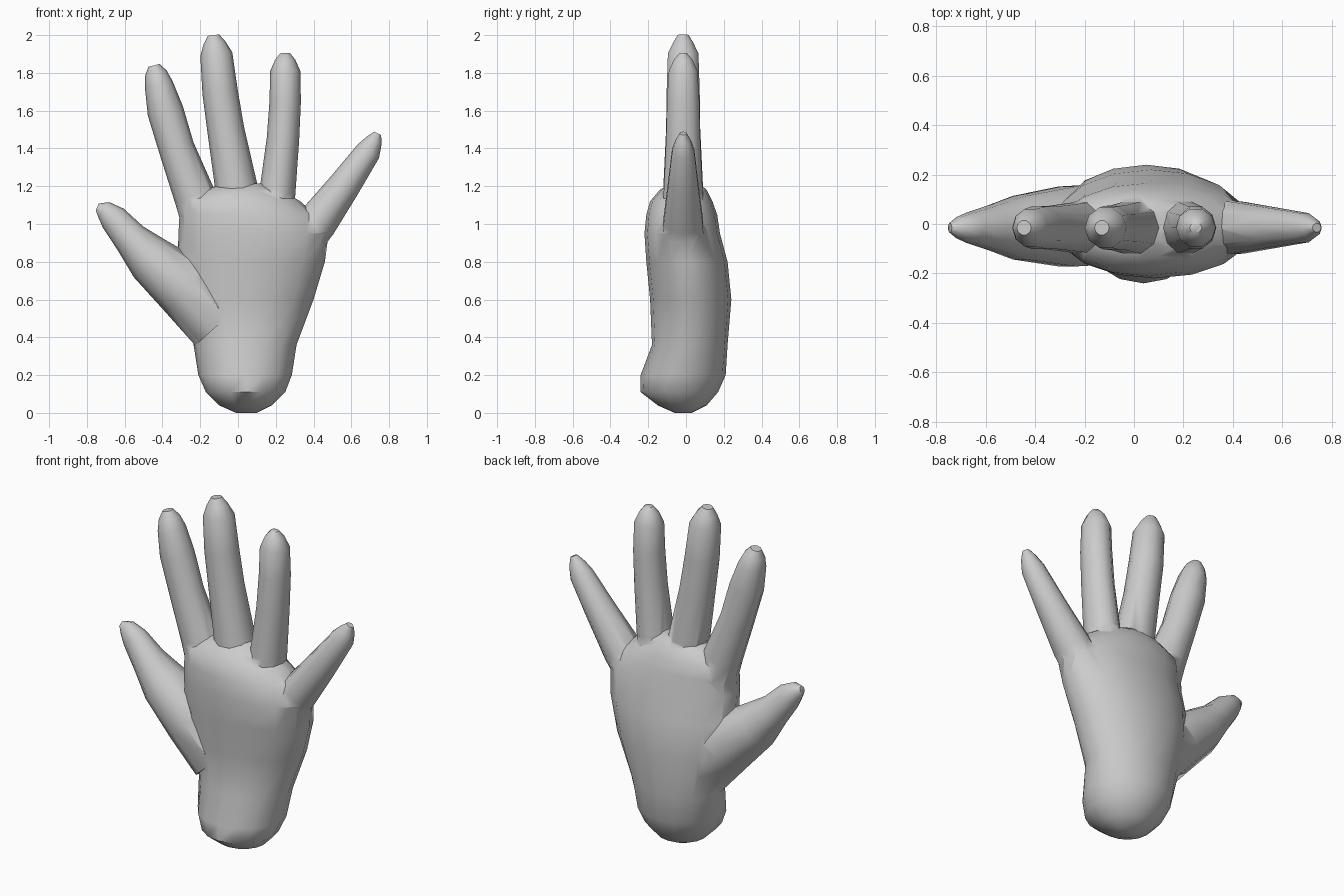
import bpy, bmesh, math
from mathutils import Vector


def loft(name, rings, sides, upright=False):
    """Skin oval rings (x, z, half_width, y_centre, half_depth) along a path in the xz plane."""
    bm = bmesh.new()
    pts = [Vector((r[0], 0, r[1])) for r in rings]
    loops = []
    for i, (x, z, hw, yc, hd) in enumerate(rings):
        d = (pts[min(i + 1, len(pts) - 1)] - pts[max(i - 1, 0)]).normalized()
        p = Vector((1, 0, 0)) if upright else Vector((d.z, 0, -d.x))
        loop = []
        for k in range(sides):
            a = 2 * math.pi * k / sides
            loop.append(bm.verts.new(Vector((x, yc, z)) + p * hw * math.cos(a)
                                     + Vector((0, hd * math.sin(a), 0))))
        loops.append(loop)
    for a, b in zip(loops, loops[1:]):
        for k in range(sides):
            n = (k + 1) % sides
            bm.faces.new((a[k], a[n], b[n], b[k]))
    bm.faces.new(loops[0][::-1])
    bm.faces.new(loops[-1])
    bmesh.ops.recalc_face_normals(bm, faces=bm.faces)
    me = bpy.data.meshes.new(name)
    bm.to_mesh(me)
    bm.free()
    ob = bpy.data.objects.new(name, me)
    bpy.context.collection.objects.link(ob)
    return ob


# Palm and wrist: z, left x, right x, front y, back y
palm_profile = [
    (0.0, -0.01, 0.10, -0.06, 0.03), (0.04, -0.10, 0.18, -0.15, 0.11),
    (0.11, -0.17, 0.25, -0.24, 0.17), (0.20, -0.21, 0.285, -0.24, 0.21),
    (0.36, -0.235, 0.31, -0.18, 0.22), (0.60, -0.30, 0.40, -0.19, 0.24),
    (0.80, -0.32, 0.46, -0.21, 0.22), (0.95, -0.315, 0.48, -0.22, 0.18),
    (1.05, -0.31, 0.41, -0.21, 0.165), (1.12, -0.30, 0.33, -0.19, 0.14),
    (1.18, -0.19, 0.23, -0.14, 0.11), (1.215, -0.07, 0.13, -0.08, 0.07)]
hand = loft("hand", [((l + r) / 2, z, (r - l) / 2, (f + b) / 2, (b - f) / 2)
                     for z, l, r, f, b in palm_profile], 16, True)

# Thumb and fingers
Y = -0.015
digits = {
    "thumb": [(-0.10, 0.47, 0.17, 0.0, 0.17), (-0.27, 0.66, 0.17, -0.01, 0.17),
              (-0.465, 0.815, 0.13, Y, 0.135), (-0.57, 0.925, 0.092, Y, 0.095),
              (-0.66, 1.03, 0.075, Y, 0.065), (-0.71, 1.075, 0.05, Y, 0.045),
              (-0.745, 1.09, 0.02, Y, 0.02)],
    "index_finger": [(-0.17, 0.95, 0.11, Y, 0.12), (-0.23, 1.15, 0.11, Y, 0.105),
                     (-0.325, 1.40, 0.095, Y, 0.092), (-0.385, 1.60, 0.096, Y, 0.09),
                     (-0.42, 1.74, 0.075, Y, 0.08), (-0.435, 1.80, 0.058, Y, 0.058),
                     (-0.445, 1.84, 0.03, Y, 0.03)],
    "middle_finger": [(0.02, 1.0, 0.12, Y, 0.12), (-0.01, 1.2, 0.112, Y, 0.11),
                      (-0.065, 1.5, 0.098, Y, 0.095), (-0.095, 1.7, 0.094, Y, 0.092),
                      (-0.115, 1.90, 0.085, Y, 0.085), (-0.125, 1.96, 0.058, Y, 0.055),
                      (-0.13, 2.0, 0.03, Y, 0.03)],
    "ring_finger": [(0.19, 0.98, 0.10, Y, 0.12), (0.21, 1.18, 0.095, Y, 0.108),
                    (0.238, 1.45, 0.086, Y, 0.095), (0.25, 1.65, 0.083, Y, 0.09),
                    (0.25, 1.81, 0.08, Y, 0.08), (0.25, 1.87, 0.053, Y, 0.052),
                    (0.25, 1.905, 0.025, Y, 0.02)],
    "little_finger": [(0.30, 0.86, 0.11, Y, 0.12), (0.42, 1.01, 0.106, Y, 0.11),
                      (0.56, 1.20, 0.086, Y, 0.085), (0.69, 1.385, 0.067, Y, 0.062),
                      (0.72, 1.44, 0.045, Y, 0.042), (0.74, 1.48, 0.02, Y, 0.018)],
}

# Merge every digit into the palm
for name, rings in digits.items():
    part = loft(name, rings, 10)
    mod = hand.modifiers.new(name, "BOOLEAN")
    mod.operation = "UNION"
    mod.solver = "EXACT"
    mod.object = part
    bpy.context.view_layer.objects.active = hand
    bpy.ops.object.modifier_apply(modifier=mod.name)
    bpy.data.objects.remove(part)

# Soft shading over the whole hand
bpy.ops.object.select_all(action="DESELECT")
hand.select_set(True)
bpy.context.view_layer.objects.active = hand
bpy.ops.object.shade_smooth_by_angle(angle=math.radians(50))
